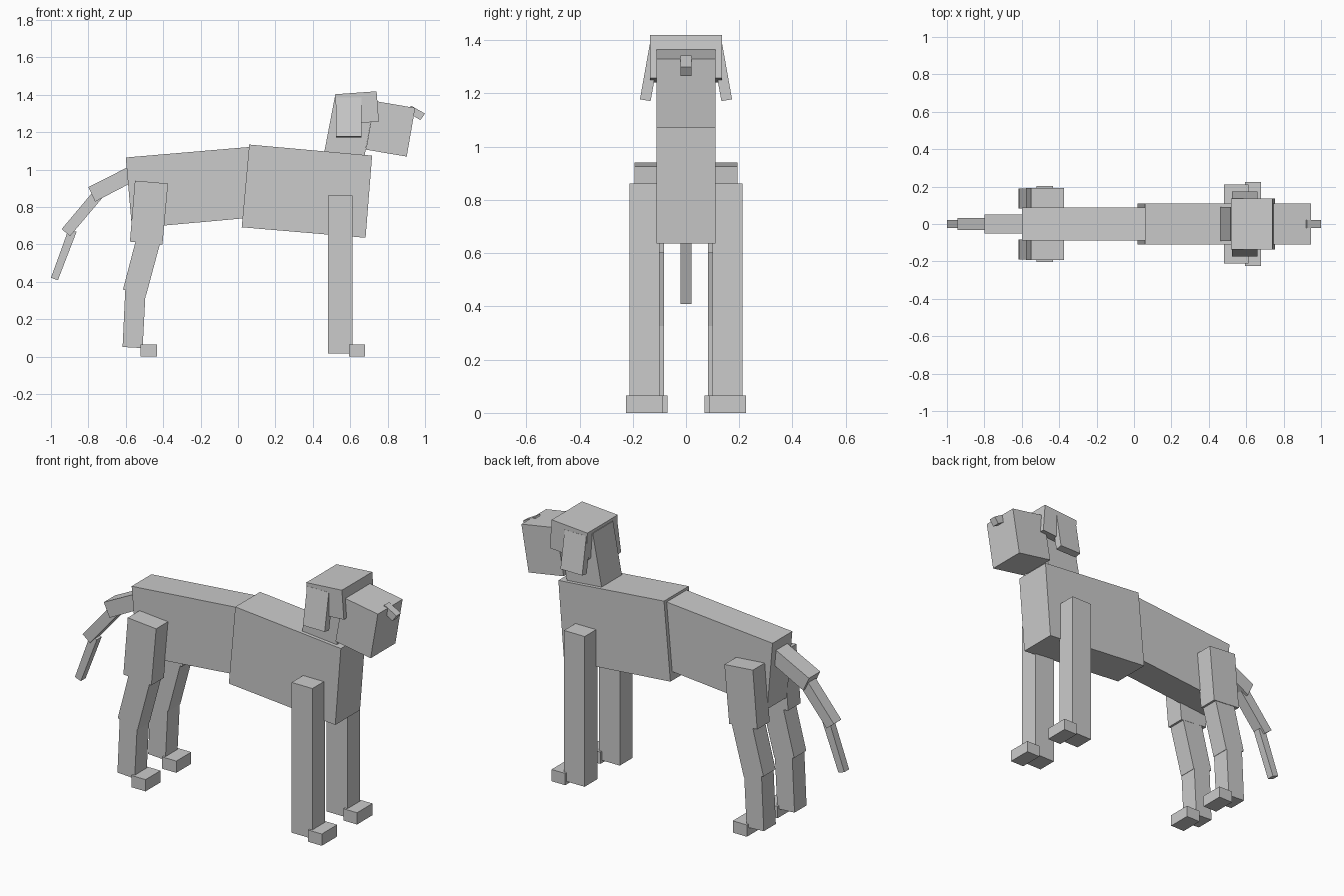
import bpy
import bmesh


def prism(name, pts, lo, hi, axis="y"):
    """Flat-faced block: a 2D profile extruded along y (profile x,z) or x (profile y,z)."""
    bm = bmesh.new()

    def co(p, d):
        return (p[0], d, p[1]) if axis == "y" else (d, p[0], p[1])

    face = bm.faces.new([bm.verts.new(co(p, lo)) for p in pts])
    ext = bmesh.ops.extrude_face_region(bm, geom=[face])
    step = (0, hi - lo, 0) if axis == "y" else (hi - lo, 0, 0)
    bmesh.ops.translate(bm, vec=step, verts=[g for g in ext["geom"] if isinstance(g, bmesh.types.BMVert)])
    bmesh.ops.recalc_face_normals(bm, faces=bm.faces)
    me = bpy.data.meshes.new(name)
    bm.to_mesh(me)
    bm.free()
    ob = bpy.data.objects.new(name, me)
    bpy.context.collection.objects.link(ob)
    return ob


def centred(name, pts, half):
    return prism(name, pts, -half, half)


def paired(name, pts, lo, hi, axis="y"):
    ob = prism(name, pts, lo, hi, axis)
    mod = ob.modifiers.new("Mirror", "MIRROR")
    mod.use_axis = (False, True, False)
    mod.use_mirror_merge = False
    return ob


def rect(x0, x1, z0, z1):
    return [(x0, z0), (x1, z0), (x1, z1), (x0, z1)]


# Body
centred("hindquarters", [(-0.60, 1.065), (0.07, 1.122), (0.10, 0.746), (-0.567, 0.686)], 0.088)
centred("chest", [(0.06, 1.134), (0.717, 1.075), (0.682, 0.636), (0.02, 0.692)], 0.11)

# Neck and head
centred("neck", [(0.517, 1.385), (0.733, 1.38), (0.665, 1.01), (0.449, 1.03)], 0.09)
centred("head", [(0.519, 1.403), (0.741, 1.419), (0.753, 1.257), (0.530, 1.241)], 0.135)
centred("snout", [(0.730, 1.367), (0.947, 1.33), (0.902, 1.07), (0.684, 1.107)], 0.11)
centred("nose", [(0.925, 1.342), (1.0, 1.30), (0.975, 1.265), (0.905, 1.307)], 0.021)
paired("ears", [(0.136, 1.385), (0.173, 1.178), (0.133, 1.171), (0.096, 1.378)], 0.525, 0.66, "x")

# Front legs
paired("front_legs", rect(0.482, 0.611, 0.016, 0.861), 0.10, 0.212)
paired("front_feet", rect(0.594, 0.679, 0.0, 0.066), 0.088, 0.225)

# Hind legs
paired("hind_thighs", [(-0.551, 0.941), (-0.374, 0.926), (-0.404, 0.600), (-0.578, 0.615)], 0.082, 0.193)
paired("hind_shanks", [(-0.535, 0.665), (-0.408, 0.638), (-0.492, 0.326), (-0.615, 0.359)], 0.083, 0.19)
paired("hind_hocks", [(-0.603, 0.355), (-0.494, 0.350), (-0.510, 0.046), (-0.617, 0.052)], 0.083, 0.19)
paired("hind_feet", rect(-0.521, -0.433, 0.0, 0.066), 0.07, 0.203)

# Tail
centred("tail_base", [(-0.56, 1.028), (-0.80, 0.907), (-0.764, 0.829), (-0.522, 0.955)], 0.05)
centred("tail_middle", [(-0.775, 0.882), (-0.943, 0.682), (-0.898, 0.645), (-0.727, 0.847)], 0.033)
centred("tail_tip", [(-0.905, 0.684), (-1.0, 0.422), (-0.963, 0.409), (-0.863, 0.668)], 0.021)
